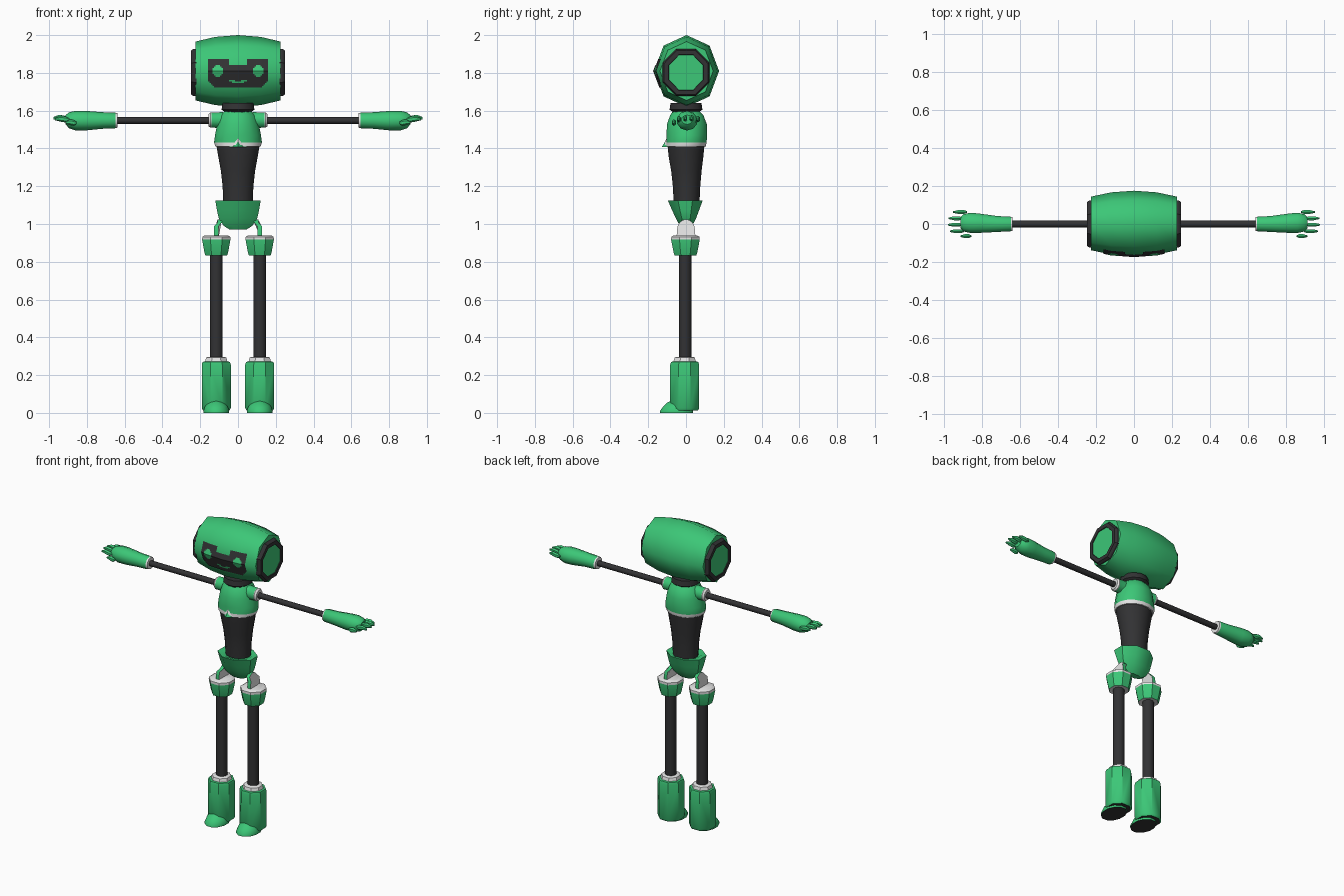
import bpy, bmesh, math
from mathutils import Vector

if "Cube" in bpy.data.objects:
    bpy.data.objects.remove(bpy.data.objects["Cube"])


def material(name, rgb):
    m = bpy.data.materials.new(name)
    m.diffuse_color = (*rgb, 1)
    m.use_nodes = True
    m.node_tree.nodes["Principled BSDF"].inputs["Base Color"].default_value = m.diffuse_color
    return m


MATS = [material("green", (0.045, 0.57, 0.185)),
        material("charcoal", (0.032, 0.032, 0.034)),
        material("white", (0.78, 0.78, 0.78))]
G, K, W = 0, 1, 2


def finish(name, bm, mirror=False, angle=40, recalc=True):
    if recalc:
        bmesh.ops.recalc_face_normals(bm, faces=bm.faces)
    mesh = bpy.data.meshes.new(name)
    bm.to_mesh(mesh)
    bm.free()
    for m in MATS:
        mesh.materials.append(m)
    ob = bpy.data.objects.new(name, mesh)
    bpy.context.collection.objects.link(ob)
    bpy.ops.object.select_all(action='DESELECT')
    ob.select_set(True)
    bpy.context.view_layer.objects.active = ob
    if angle:
        bpy.ops.object.shade_smooth_by_angle(angle=math.radians(angle))
    if mirror:
        ob.modifiers.new("mirror", 'MIRROR')
    return ob


def loft(name, rings, mats, n=8, axis='Z', phase=0.5, mirror=False, angle=40):
    """rings: (position on axis, centre a, centre b, radius a, radius b).
    mats: one index, or a list of start cap, each band, end cap."""
    if isinstance(mats, int):
        mats = [mats] * (len(rings) + 1)
    bm = bmesh.new()
    loops = []
    for p, ca, cb, ra, rb in rings:
        loop = []
        for i in range(n):
            t = 2 * math.pi * (i + phase) / n
            a, b = ca + ra * math.cos(t), cb + rb * math.sin(t)
            loop.append(bm.verts.new((a, b, p) if axis == 'Z' else (p, a, b)))
        loops.append(loop)
    bm.faces.new(loops[0]).material_index = mats[0]
    for k in range(len(loops) - 1):
        for i in range(n):
            j = (i + 1) % n
            f = bm.faces.new((loops[k][i], loops[k][j], loops[k + 1][j], loops[k + 1][i]))
            f.material_index = mats[k + 1]
    bm.faces.new(loops[-1]).material_index = mats[-1]
    return finish(name, bm, mirror, angle)


# Head: eight-sided barrel lying along x
HZ, HY, HR = 1.81, 0.172, 0.19
PROFILE = [(0, 1), (0.12, 0.95), (0.225, 0.82)]
head = [(s * x, 0.003, HZ, HY * k, HR * k)
        for s, part in ((-1, PROFILE[::-1]), (1, PROFILE[1:])) for x, k in part]
loft("head", head, G, axis='X', phase=0, angle=50)

# Ear caps: dark ring around a green disc
loft("ear_cap", [(0.22, 0, 1.802, .134, .136), (0.235, 0, 1.802, .134, .136),
                 (0.248, 0, 1.802, .125, .127), (0.248, 0, 1.802, .1, .102),
                 (0.243, 0, 1.802, .098, .1)], [K, K, K, K, K, G],
     axis='X', mirror=True, angle=25)


# Face plate: thin grid following the head, coloured by position
def head_front(x, z):
    x = abs(x)
    for (x0, k0), (x1, k1) in zip(PROFILE, PROFILE[1:]):
        if x <= x1:
            k = k0 + (k1 - k0) * (x - x0) / (x1 - x0)
            break
    return 0.003 - HY * k + 0.414 * HY / HR * abs(z - HZ) - 0.005


def face_colour(x, z):
    x = abs(x)
    if (z > 1.84 and x < 0.05) or x + (1.765 - z) > 0.165:
        return None
    eye = (x - 0.108) ** 2 / 0.026 ** 2 + (z - 1.81) ** 2 / 0.032 ** 2 < 1
    mouth = x < 0.05 and 1.742 + 7 * x * x < z < 1.757 + 3 * x * x
    return G if eye or mouth else K


bm = bmesh.new()
STEP = 0.008
cache = {}


def face_vert(i, j):
    if (i, j) not in cache:
        x, z = i * STEP, 1.722 + j * STEP
        cache[i, j] = bm.verts.new((x, head_front(x, z), z))
    return cache[i, j]


for i in range(-20, 20):
    for j in range(19):
        c = face_colour((i + 0.5) * STEP, 1.722 + (j + 0.5) * STEP)
        if c is not None:
            f = bm.faces.new([face_vert(i, j), face_vert(i + 1, j),
                              face_vert(i + 1, j + 1), face_vert(i, j + 1)])
            f.material_index = c
finish("face_plate", bm, recalc=False)

# Neck and torso
loft("neck", [(1.56, 0, 0, .07, .07), (1.595, 0, 0, .075, .075),
              (1.605, 0, 0, .09, .09), (1.64, 0, 0, .085, .085)], K, n=12)
loft("chest", [(1.41, 0, 0, .122, .107), (1.432, 0, .003, .129, .108),
               (1.47, 0, .004, .124, .11), (1.53, 0, .005, .112, .107),
               (1.575, 0, .004, .097, .09), (1.605, 0, 0, .065, .065)],
     [W, W, G, G, G, G, G], n=16)
loft("abdomen", [(1.12, 0, .003, .08, .07), (1.2, 0, .003, .083, .074),
                 (1.28, 0, .002, .092, .082), (1.36, 0, 0, .107, .094),
                 (1.42, 0, 0, .117, .1)], K, n=16)
loft("pelvis", [(0.972, 0, 0, .05, .022), (0.99, 0, 0, .082, .035),
                (1.03, 0, 0, .11, .058), (1.07, 0, -.002, .12, .076),
                (1.125, 0, -.004, .13, .1), (1.125, 0, -.004, .1, .085),
                (1.115, 0, 0, .08, .07)], G)


# Chest emblem: green wedge in front of a white chevron
def wedge(name, half, top, front, low, mat):
    bm = bmesh.new()
    v = [bm.verts.new(p) for p in ((0, -.095, top), (-half, -.09, low),
                                   (half, -.09, low), (0, front, low))]
    for ids in ((0, 1, 3), (0, 3, 2), (0, 2, 1), (1, 2, 3)):
        bm.faces.new([v[i] for i in ids]).material_index = mat
    finish(name, bm, angle=None)


wedge("emblem_chevron", .052, 1.475, -.118, 1.418, W)
wedge("emblem", .045, 1.462, -.128, 1.408, G)

# Arms
loft("shoulder", [(.08, 0, 1.55, .042, .044), (.14, 0, 1.55, .04, .041),
                  (.145, 0, 1.55, .041, .042), (.156, 0, 1.55, .033, .034)],
     [G, G, W, W, W], n=12, axis='X', mirror=True)
loft("upper_arm", [(.15, 0, 1.548, .018, .018), (.645, 0, 1.548, .018, .018)],
     K, n=10, axis='X', mirror=True)
loft("forearm", [(.638, 0, 1.548, .038, .038), (.648, 0, 1.548, .04, .041),
                 (.72, 0, 1.548, .044, .044), (.81, .004, 1.547, .053, .052),
                 (.86, .006, 1.547, .056, .052), (.895, .006, 1.549, .048, .042),
                 (.912, .006, 1.552, .03, .025)],
     [W, W, G, G, G, G, G, G], n=10, axis='X', mirror=True)


def finger(name, x0, x1, y, z, r):
    d = x1 - x0
    loft(name, [(x0, y, z, r * .4, r * .5), (x0 + d * .25, y, z, r, r * 1.3),
                (x0 + d * .6, y, z + .004, r, r * 1.3),
                (x1, y, z + .002, r * .4, r * .5)],
         G, n=6, axis='X', mirror=True)


for i, (x, y, z) in enumerate(((.952, .063, 1.553), (.975, .03, 1.558),
                               (.978, -.004, 1.558), (.968, -.038, 1.553))):
    finger(f"finger_{i + 1}", x - .075, x, y, z, .012)
finger("thumb", .855, .912, -.064, 1.535, .012)

# Hip tabs: rounded plates with white sides and green rim
bm = bmesh.new()
arch = [(-.05, .92), (.05, .92)] + [
    (.048 * math.cos(t), .965 + .06 * math.sin(t))
    for t in (math.pi * k / 8 for k in range(9))]
sides = [[bm.verts.new((x - (.018 if z > .99 else 0), y, z)) for y, z in arch]
         for x in (.104, .126)]
for s in sides:
    bm.faces.new(s).material_index = W
for i in range(len(arch)):
    j = (i + 1) % len(arch)
    bm.faces.new((sides[0][i], sides[0][j], sides[1][j], sides[1][i]))
finish("hip_tab", bm, mirror=True, angle=30)

# Legs
LX = .115
loft("thigh_cup", [(.835, LX, -.003, .05, .05), (.832, LX, -.003, .062, .062),
                   (.85, LX, -.003, .068, .068), (.917, LX, -.003, .081, .082),
                   (.932, LX, -.003, .08, .081), (.94, LX, -.003, .066, .066)],
     [W, W, G, G, W, W, W], mirror=True, angle=30)
loft("leg", [(.28, LX, -.005, .035, .034), (.84, LX, -.005, .035, .034)],
     K, n=12, mirror=True)
loft("boot", [(.012, LX, -.007, .075, .075), (.025, LX, -.007, .083, .083),
              (.255, LX, -.007, .083, .083), (.27, LX, -.007, .078, .078),
              (.272, LX, -.007, .064, .064), (.292, LX, -.007, .058, .058),
              (.297, LX, -.007, .048, .048)],
     [K, G, G, G, G, W, W, W], mirror=True)
loft("toe", [(0, LX, -.05, .069, .091), (.012, LX, -.05, .07, .09),
             (.035, LX, -.05, .062, .072), (.055, LX, -.05, .043, .05),
             (.066, LX, -.05, .02, .025)],
     [K, G, G, G, G, G], n=12, mirror=True)
